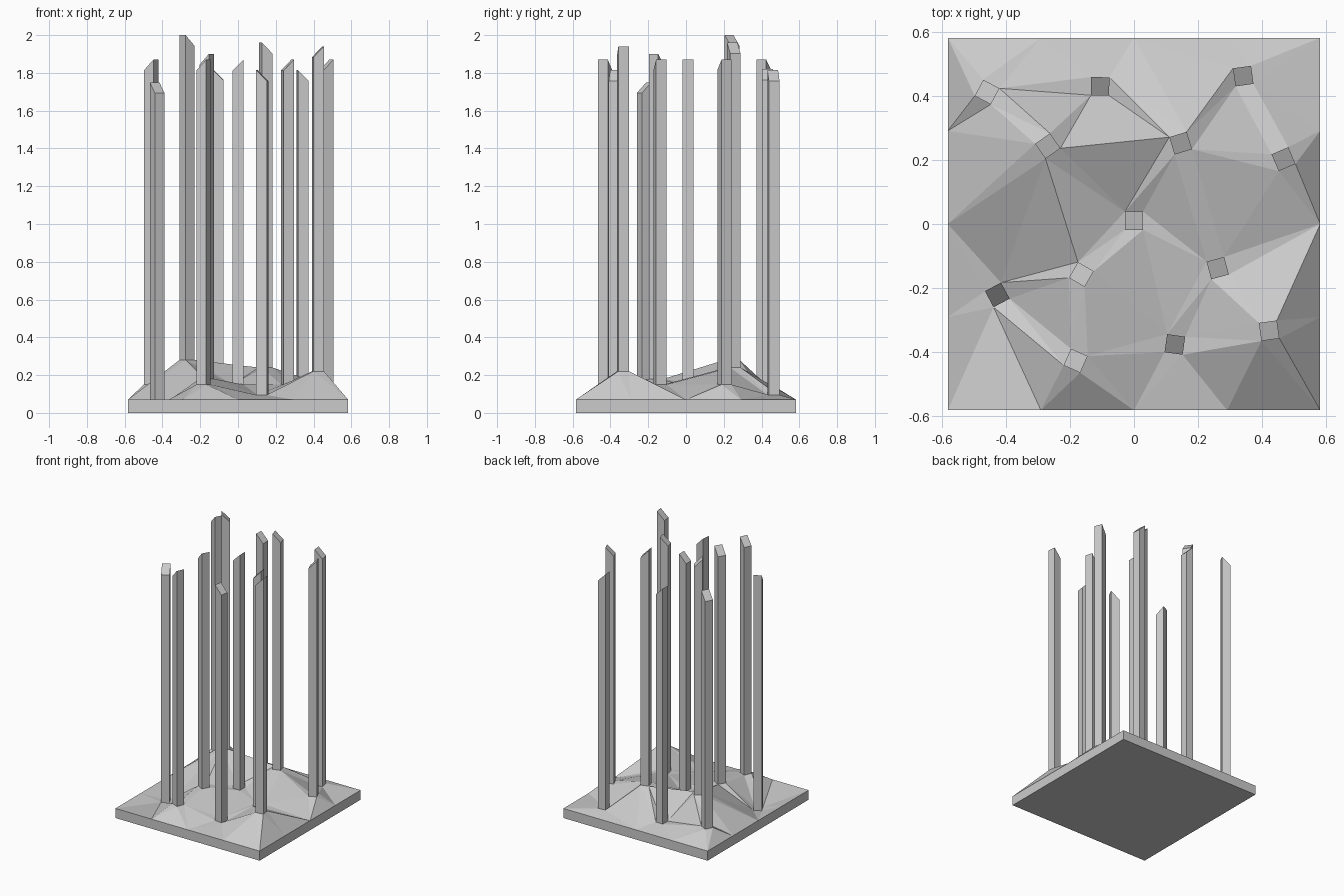
import bpy, bmesh
from math import sin, cos, radians
from mathutils import Vector
from mathutils.geometry import delaunay_2d_cdt

if "Cube" in bpy.data.objects:
    bpy.data.objects.remove(bpy.data.objects["Cube"])

HALF = 0.583      # half width of the base
RIM = 0.07        # height of the base rim
R = 0.0285        # half width of a pillar
HEIGHT = 1.72     # pillar height up to its high edge

# pillars: x, y, direction (degrees) in which the cut top rises, top height
PILLARS = [
    (0.0, 0.01, 0, 1.87),
    (-0.46, 0.413, -28, 1.87),
    (-0.27, 0.244, 215, 2.0),
    (-0.106, 0.431, 179, 1.82),
    (0.146, 0.253, 197, 1.96),
    (0.342, 0.463, 188, 1.815),
    (0.468, 0.203, 23, 1.87),
    (-0.428, -0.222, 118, 1.75),
    (-0.165, -0.158, -30, 1.90),
    (-0.183, -0.428, -24, 1.87),
    (0.262, -0.138, 15, 1.87),
    (0.128, -0.377, 172, 1.815),
    (0.423, -0.334, 8, 1.94),
]


def finish(bm, name):
    bmesh.ops.recalc_face_normals(bm, faces=bm.faces[:])
    mesh = bpy.data.meshes.new(name)
    bm.to_mesh(mesh)
    bm.free()
    bpy.context.collection.objects.link(bpy.data.objects.new(name, mesh))


def corners(x, y, deg):
    c, s = cos(radians(deg)), sin(radians(deg))
    return [(x + R * (a * c - b * s), y + R * (a * s + b * c))
            for a, b in ((-1, -1), (1, -1), (1, 1), (-1, 1))]


# square pillars with a 45 degree cut top
points = []
for i, (x, y, deg, top) in enumerate(PILLARS):
    bm = bmesh.new()
    ring = corners(x, y, deg)
    foot = top - HEIGHT
    points += [(px, py, foot) for px, py in ring]
    low = [bm.verts.new((px, py, foot)) for px, py in ring]
    high = [bm.verts.new((px, py, top - (0 if k in (1, 2) else 2 * R)))
            for k, (px, py) in enumerate(ring)]
    bm.faces.new(low)
    bm.faces.new(high)
    for k in range(4):
        n = (k + 1) % 4
        bm.faces.new((low[k], low[n], high[n], high[k]))
    finish(bm, f"pillar_{i + 1}")

# base: faceted ground triangulated between the rim and the pillar feet
for k in range(4):
    t = -HALF + k * HALF / 2
    points += [(t, -HALF, RIM), (HALF, t, RIM), (-t, HALF, RIM), (-HALF, -t, RIM)]
verts, _, faces, origin, _, _ = delaunay_2d_cdt(
    [Vector(p[:2]) for p in points], [], [], 0, 1e-5)
bm = bmesh.new()
ground = [bm.verts.new((v.x, v.y, points[o[0]][2])) for v, o in zip(verts, origin)]
for f in faces:
    bm.faces.new([ground[j] for j in f])

# base: side walls and underside
edge = [e for e in bm.edges if e.is_boundary]
out = bmesh.ops.extrude_edge_only(bm, edges=edge)["geom"]
for v in out:
    if isinstance(v, bmesh.types.BMVert):
        v.co.z = 0
bmesh.ops.contextual_create(bm, geom=[e for e in out if isinstance(e, bmesh.types.BMEdge)
                                      and all(v.co.z == 0 for v in e.verts)])
finish(bm, "ground_base")
